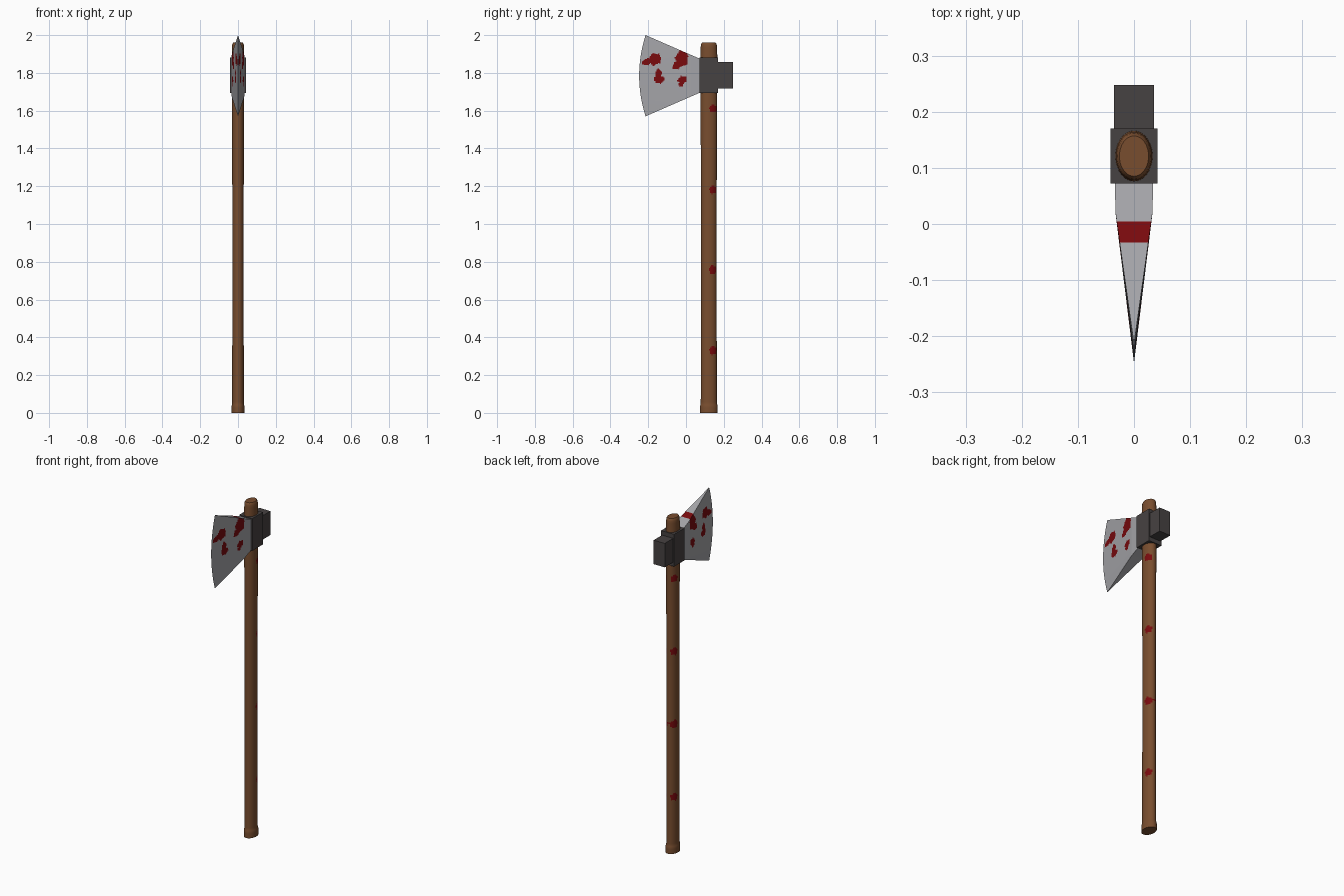
import bpy, bmesh, math

if "Cube" in bpy.data.objects:
    bpy.data.objects.remove(bpy.data.objects["Cube"])


def material(name, rgb):
    m = bpy.data.materials.new(name)
    m.diffuse_color = (*rgb, 1)
    m.use_nodes = True
    m.node_tree.nodes["Principled BSDF"].inputs["Base Color"].default_value = m.diffuse_color
    return m


WOOD = material("brown wood", (0.19, 0.075, 0.028))
STEEL = material("light steel", (0.37, 0.37, 0.39))
IRON = material("dark iron", (0.062, 0.054, 0.054))
RED = material("dark red", (0.19, 0.003, 0.004))


def finish(bm, name, mats, smooth=None):
    bmesh.ops.recalc_face_normals(bm, faces=bm.faces)
    me = bpy.data.meshes.new(name)
    bm.to_mesh(me)
    bm.free()
    ob = bpy.data.objects.new(name, me)
    bpy.context.collection.objects.link(ob)
    for m in mats:
        me.materials.append(m)
    if smooth:
        bpy.ops.object.select_all(action='DESELECT')
        ob.select_set(True)
        bpy.context.view_layer.objects.active = ob
        bpy.ops.object.shade_smooth_by_angle(angle=math.radians(smooth))
    return ob


def box(name, hx, y0, y1, z0, z1):
    bm = bmesh.new()
    bmesh.ops.create_cube(bm, size=1)
    for v in bm.verts:
        v.co = (v.co.x * 2 * hx, y0 + (v.co.y + .5) * (y1 - y0), z0 + (v.co.z + .5) * (z1 - z0))
    return finish(bm, name, [IRON])


def in_splat(y, z, s):
    # wobbly rotated ellipse test: centre, radii, rotation
    cy, cz, ry, rz, rot = s
    dy, dz = y - cy, z - cz
    a = dy * math.cos(rot) + dz * math.sin(rot)
    b = -dy * math.sin(rot) + dz * math.cos(rot)
    ang = math.atan2(b, a)
    return math.hypot(a / ry, b / rz) < 1 + 0.10 * math.sin(5 * ang + cy * 40)


# Handle: oval shaft lofted along z, with red spots on both sides
HY = 0.121
profile = [(0, .034, .047), (.035, .034, .047), (.05, .031, .043), (.6, .030, .041),
           (1.1, .030, .041), (1.6, .032, .044), (1.88, .033, .045), (1.94, .032, .043),
           (1.953, .030, .041), (1.96, .026, .036)]
SPOTS = [(0.142, z, 0.019, 0.022, 0) for z in (0.33, 0.757, 1.182, 1.61)]
rows = []
for (z0, a0, b0), (z1, a1, b1) in zip(profile, profile[1:]):
    n = max(1, round((z1 - z0) / 0.008))
    rows += [(z0 + (z1 - z0) * i / n, a0 + (a1 - a0) * i / n, b0 + (b1 - b0) * i / n) for i in range(n)]
rows.append(profile[-1])
SIDES = 40
bm = bmesh.new()
rings = [[bm.verts.new((a * math.cos(2 * math.pi * k / SIDES), HY + b * math.sin(2 * math.pi * k / SIDES), z))
          for k in range(SIDES)] for z, a, b in rows]
for r0, r1 in zip(rings, rings[1:]):
    for k in range(SIDES):
        j = (k + 1) % SIDES
        f = bm.faces.new((r0[k], r0[j], r1[j], r1[k]))
        c = f.calc_center_median()
        f.material_index = int(any(in_splat(c.y, c.z, s) for s in SPOTS))
bm.faces.new(rings[0])
bm.faces.new(rings[-1])
finish(bm, "handle", [WOOD, RED], 40)

# Iron head: collar around the handle and hammer poll behind it
box("collar", 0.042, 0.072, 0.170, 1.693, 1.882)
box("poll", 0.036, 0.165, 0.248, 1.717, 1.857)

# Blade: wedge from a rectangular root to a curved edge, splattered on both sides
ZC, NV, NROOT, NEDGE = 1.785, 64, 8, 44
SPLATS = [(-0.165, 1.872, 0.034, 0.030, 0.4), (-0.205, 1.86, 0.028, 0.017, 0.3),
          (-0.143, 1.765, 0.027, 0.020, 0), (-0.146, 1.795, 0.018, 0.024, 0),
          (-0.022, 1.875, 0.033, 0.042, 0), (-0.045, 1.842, 0.028, 0.020, 0.5),
          (-0.012, 1.895, 0.022, 0.035, 0),
          (-0.018, 1.764, 0.025, 0.019, 0.3), (-0.026, 1.742, 0.014, 0.015, 0)]


def blade_point(i, s, side):
    if i <= NROOT:
        t = i / NROOT
        x, y, h = 0.034 - 0.001 * t, 0.074 - 0.054 * t, 0.090 + 0.023 * t
    else:
        t = (i - NROOT) / NEDGE
        edge = -0.214 - 0.034 * (1 - s * s)
        x, y, h = 0.033 * (1 - t), 0.02 + (edge - 0.02) * t, 0.113 + 0.102 * t
    return (side * x, y, ZC + s * h)


bm = bmesh.new()
grids = {}
for side in (-1, 1):
    g = [[bm.verts.new(blade_point(i, 2 * j / NV - 1, side)) for j in range(NV + 1)]
         for i in range(NROOT + NEDGE + 1)]
    grids[side] = g
    for i in range(NROOT + NEDGE):
        for j in range(NV):
            f = bm.faces.new((g[i][j], g[i + 1][j], g[i + 1][j + 1], g[i][j + 1]))
            c = f.calc_center_median()
            f.material_index = int(any(in_splat(c.y, c.z, s) for s in SPLATS))
L, R = grids[-1], grids[1]
for i in range(NROOT + NEDGE):
    for j in (0, NV):
        f = bm.faces.new((L[i][j], R[i][j], R[i + 1][j], L[i + 1][j]))
        y = f.calc_center_median().y
        f.material_index = int(j == NV and -0.032 < y < 0.006)
bm.faces.new(L[0] + R[0][::-1])
bmesh.ops.remove_doubles(bm, verts=bm.verts, dist=1e-5)
finish(bm, "blade", [STEEL, RED], 20)
